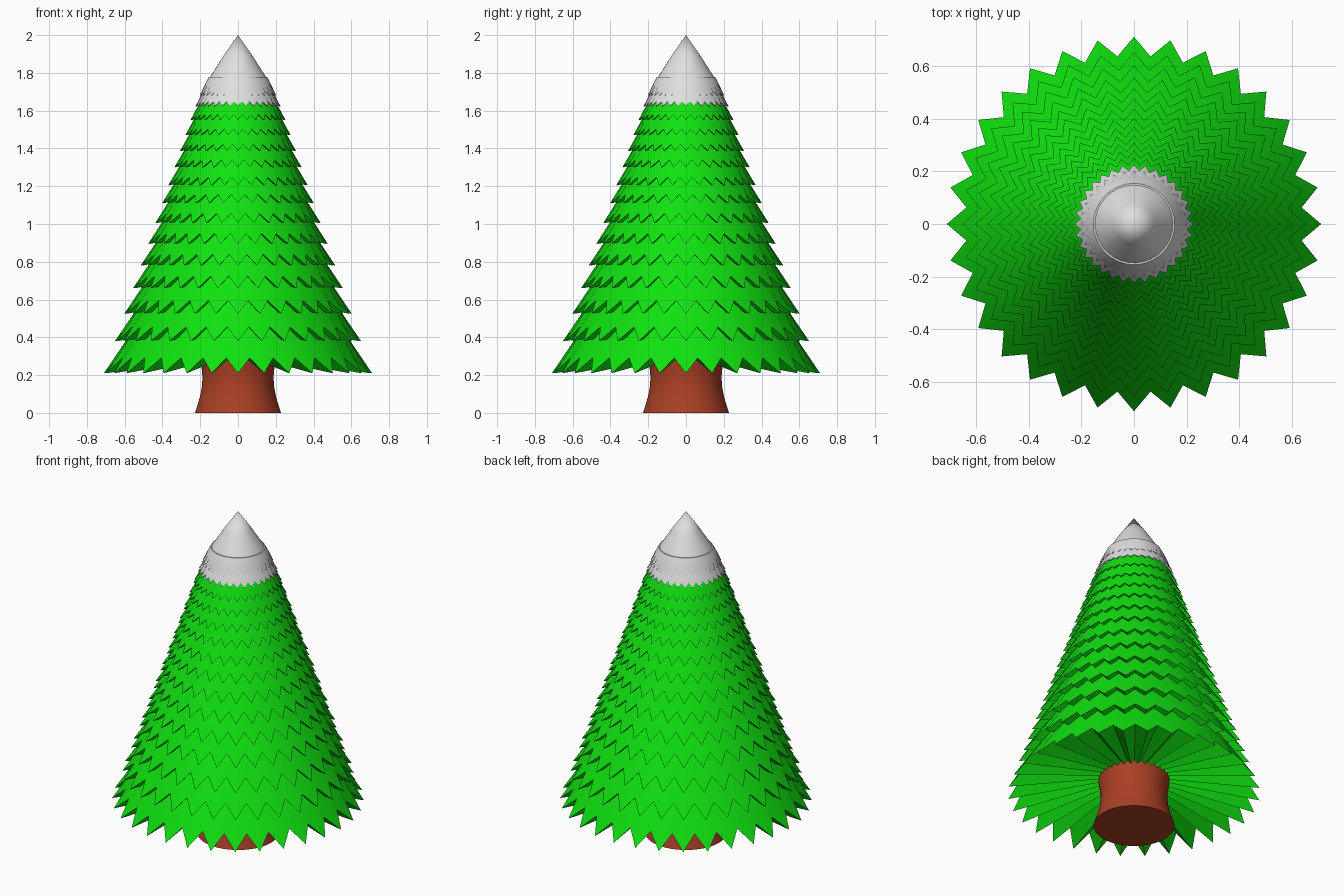
import bpy, bmesh, math

if "Cube" in bpy.data.objects:
    bpy.data.objects.remove(bpy.data.objects["Cube"])

TEETH = 32


def material(name, rgb):
    m = bpy.data.materials.new(name)
    m.diffuse_color = (*rgb, 1)
    m.use_nodes = True
    m.node_tree.nodes["Principled BSDF"].inputs["Base Color"].default_value = m.diffuse_color
    return m


GREEN = material("needle green", (0.005, 0.75, 0.005))
WHITE = material("snow white", (0.74, 0.74, 0.74))
BROWN = material("bark brown", (0.40, 0.05, 0.018))


def lathe(name, rings, mat, angle):
    """Skin a list of rings; each ring is a function i -> (radius, z), or a z for an apex."""
    bm = bmesh.new()
    n = TEETH * 2
    loops = []
    for ring in rings:
        if callable(ring):
            loop = []
            for i in range(n):
                r, z = ring(i)
                a = 2 * math.pi * i / n
                loop.append(bm.verts.new((r * math.cos(a), r * math.sin(a), z)))
        else:
            loop = [bm.verts.new((0, 0, ring))]
        loops.append(loop)
    for a, b in zip(loops, loops[1:]):
        for i in range(n):
            j = (i + 1) % n
            if len(a) == 1:
                bm.faces.new((a[0], b[j], b[i]))
            elif len(b) == 1:
                bm.faces.new((a[i], a[j], b[0]))
            else:
                bm.faces.new((a[i], a[j], b[j], b[i]))
    bmesh.ops.recalc_face_normals(bm, faces=bm.faces)
    me = bpy.data.meshes.new(name)
    bm.to_mesh(me)
    bm.free()
    me.materials.append(mat)
    ob = bpy.data.objects.new(name, me)
    bpy.context.collection.objects.link(ob)
    bpy.ops.object.select_all(action='DESELECT')
    ob.select_set(True)
    bpy.context.view_layer.objects.active = ob
    bpy.ops.object.shade_smooth_by_angle(angle=math.radians(angle))


def circle(r, z):
    return lambda i: (r, z)


def zigzag(r, z, rv, zv):
    return lambda i: (r, z) if i % 2 == 0 else (rv, zv)


# Trunk: waisted, flared at the foot
trunk = [(0.228, 0), (0.215, 0.04), (0.20, 0.09), (0.191, 0.14),
         (0.188, 0.19), (0.193, 0.24), (0.20, 0.28), (0.20, 0.36)]
lathe("trunk", [0.0] + [circle(r, z) for r, z in trunk] + [0.36], BROWN, 50)

# Branch tiers: toothed skirts, each tucked under the one above
tips = [0.21, 0.38, 0.525, 0.66, 0.78, 0.895, 1.005, 1.11, 1.205,
        1.30, 1.386, 1.47, 1.55, 1.622, 1.68, 1.738]


def tip_radius(z):
    return 0.71 - 0.342 * (z - 0.21)


for k, z in enumerate(tips):
    r = tip_radius(z)
    if k >= 13:
        r = (0.226, 0.202, 0.175)[k - 13]
    tooth = 0.115 * r
    rv, zv = r * 0.9, z + tooth
    rings = [zv + 0.03, zigzag(r, z, rv, zv)]
    if k < len(tips) - 1:
        zn = tips[k + 1]
        rn = tip_radius(zn)
        top_r, top_z = rn * 0.82, zn + 0.115 * rn + 0.02
        mid_r, mid_z = (rv + top_r) / 2 + 0.006, (zv + top_z) / 2
        rings += [circle(mid_r, mid_z), circle(top_r, top_z), top_z]
    else:
        # Snowy point at the top
        rings += [circle(0.144, 1.785), circle(0.077, 1.89), 2.0]
    lathe(f"{'snow' if k >= 13 else 'branch'}_tier_{k + 1}", rings,
          WHITE if k >= 13 else GREEN, 50)
